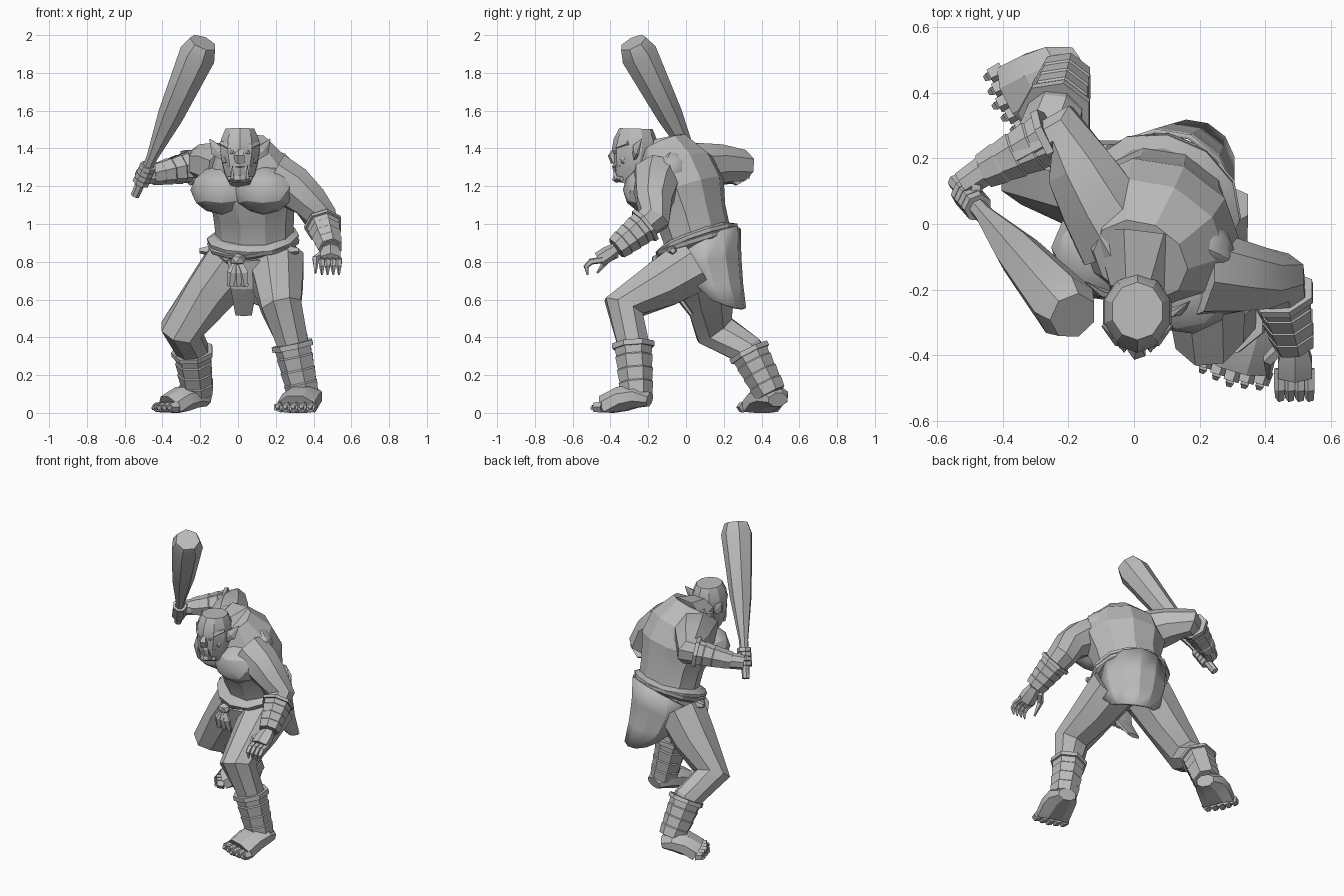
import bpy, bmesh, math
from mathutils import Vector, Matrix

old = bpy.data.objects.get("Cube")
if old:
    bpy.data.objects.remove(old, do_unlink=True)

GREY = (0.5, 0.5, 0.5, 1)
stone_grey = bpy.data.materials.new("stone_grey")
stone_grey.use_nodes = True
stone_grey.diffuse_color = GREY
shader = next(node for node in stone_grey.node_tree.nodes if node.type == "BSDF_PRINCIPLED")
shader.inputs["Base Color"].default_value = GREY

made = []
ACROSS, DEPTH, UP = Vector((1, 0, 0)), Vector((0, 1, 0)), Vector((0, 0, 1))
TORSO_LEFT = Vector((0.92, -0.4, 0))    # the torso is twisted
TORSO_FRONT = Vector((-0.4, -0.92, 0))
BOTH = (("left", 1), ("right", -1))


def finish(name, bm):
    bmesh.ops.recalc_face_normals(bm, faces=bm.faces)
    mesh = bpy.data.meshes.new(name)
    bm.to_mesh(mesh)
    bm.free()
    mesh.materials.append(stone_grey)
    part = bpy.data.objects.new(name, mesh)
    bpy.context.collection.objects.link(part)
    made.append(part)
    return part


def bend(start, middle, end, count):
    """Evenly stepped points on a quadratic curve."""
    points = []
    for i in range(count):
        t = i / (count - 1)
        points.append(start.lerp(middle, t).lerp(middle.lerp(end, t), t))
    return points


def tube(name, points, radii, ref=ACROSS, sides=8, flat=1):
    """Loft rings along points; each radius lies along ref, times flat across it."""
    bm = bmesh.new()
    steps = [(b - a).normalized() for a, b in zip(points, points[1:])]
    before, after = steps[:1] + steps, steps + steps[-1:]
    loops = []
    for point, radius, s, e in zip(points, radii, before, after):
        along = (s + e).normalized()
        u = (ref - along * ref.dot(along)).normalized()
        v = along.cross(u) * flat
        loop = []
        for k in range(sides):
            angle = math.tau * (k + 0.5) / sides
            co = point + (u * math.cos(angle) + v * math.sin(angle)) * radius
            co.z = max(co.z, 0)    # soles rest flat on the ground
            loop.append(bm.verts.new(co))
        loops.append(loop)
    for a, b in zip(loops, loops[1:]):
        for k in range(sides):
            bm.faces.new((a[k - 1], a[k], b[k], b[k - 1]))
    bm.faces.new(loops[0])
    bm.faces.new(loops[-1])
    return finish(name, bm)


def lump(name, centre, size, yaw=0, detail=1):
    bm = bmesh.new()
    matrix = Matrix.Translation(centre) @ Matrix.Rotation(yaw, 4, "Z") @ Matrix.Diagonal((*size, 1))
    bmesh.ops.create_icosphere(bm, subdivisions=detail, radius=1, matrix=matrix)
    return finish(name, bm)


def wrap(name, start, end, wide, narrow, ref, bands=4):
    """Stepped bandage with a thick rim at its start."""
    points, radii = [], []
    for i in range(bands):
        for edge, grow in ((0.05, 1.06), (0.95, 1)):
            t = (i + edge) / bands
            points.append(start.lerp(end, t))
            radii.append((wide + (narrow - wide) * t) * grow)
    tube(name, points, radii, ref, 7)
    tube(name + "_rim", [start, start.lerp(end, 0.1)], [wide * 1.15] * 2, ref, 7)


def foot(name, heel, ball):
    forward = (ball - heel).normalized()
    sideways = forward.cross(UP)
    back = heel - forward * 0.06 + UP * 0.07
    tube(name, bend(back, heel + forward * 0.04 + UP * 0.12, ball + UP * 0.03, 4),
         [0.06, 0.1, 0.11, 0.11], sideways, 8, 0.65)
    for i in range(-2, 3):
        root = ball + sideways * 0.045 * i + UP * 0.03
        tip = root + forward * (0.06 - 0.008 * abs(i))
        tube(name + "_toe", [root, tip], [0.03, 0.026], sideways, 5)
        tube(name + "_claw", [tip, tip + forward * 0.015 - UP * 0.01], [0.018, 0.01], sideways, 4)


# Torso, leaning forward and twisted
crotch, chest, nape = Vector((0.07, 0.11, 0.7)), Vector((0.12, 0.05, 1.05)), Vector((0.02, -0.11, 1.42))
tube("torso", bend(crotch, chest, nape, 7), [0.1, 0.2, 0.21, 0.22, 0.26, 0.24, 0.15],
     TORSO_LEFT, 10, 0.85)
for label, side in BOTH:
    middle = Vector((0.06, -0.06, 1.18)) + TORSO_LEFT * 0.12 * side
    lump(label + "_chest", middle + TORSO_FRONT * 0.09, (0.17, 0.14, 0.13), -0.4, 2)
    lump(label + "_shoulder_blade", middle - TORSO_FRONT * 0.05 + UP * 0.1, (0.12, 0.09, 0.11), -0.4, 2)

# Head
head = Vector((0.01, -0.265, 1.36))
tube("neck", [Vector((0.03, -0.05, 1.33)), head + DEPTH * 0.06], [0.16, 0.09])
tube("head", bend(head - DEPTH * 0.04 - UP * 0.15, head, head + UP * 0.145, 6),
     [0.055, 0.085, 0.1, 0.11, 0.105, 0.08], ACROSS, 10, 1.1)

# Face, with the nose, lips and brows on the middle line
face = head - DEPTH * 0.105
tube("nose", bend(face + UP * 0.04, face - DEPTH * 0.03, face - UP * 0.03, 3), [0.015, 0.03, 0.03], sides=5)
for name, height in (("upper_lip", -0.05), ("lower_lip", -0.12)):
    lip = face + UP * height
    corner = ACROSS * 0.06
    tube(name, bend(lip - corner + DEPTH * 0.03, lip - DEPTH * 0.03, lip + corner + DEPTH * 0.03, 3),
         [0.014, 0.022, 0.014], UP, 5)
for label, side in BOTH:
    out = ACROSS * side
    tube(label + "_brow", bend(face + UP * 0.03, face + out * 0.06 + UP * 0.05,
                               head + out * 0.1 - DEPTH * 0.04 + UP * 0.07, 3), [0.016, 0.022, 0.012], UP, 5)
    lump(label + "_eye", face + out * 0.04 + UP * 0.02, (0.02, 0.015, 0.013))
    lump(label + "_cheek", face + out * 0.06 + DEPTH * 0.05 - UP * 0.02, [0.035] * 3)
    fang = face + out * 0.04 - UP * 0.12
    tube(label + "_tusk", [fang, fang - DEPTH * 0.02 + UP * 0.07], [0.014, 0.002], sides=4)
    for i in range(2):
        tooth = face + out * (0.012 + 0.014 * i) - UP * 0.05
        tube(label + "_tooth", [tooth, tooth - UP * 0.03], [0.009, 0.004], sides=4)
    ear = head + out * 0.08 + DEPTH * (0.02 - 0.03 * side)
    tube(label + "_ear", bend(ear, ear + out * 0.05 + UP * 0.02, ear + out * 0.08 + DEPTH * 0.04 + UP * 0.09, 3),
         [0.03, 0.038, 0.003], UP, 6, 0.4)

# Raised right arm
shoulder, elbow = Vector((-0.04, -0.04, 1.28)), Vector((-0.22, 0.28, 1.31))
wrist, fist = Vector((-0.46, 0.16, 1.26)), Vector((-0.52, 0.12, 1.25))
tube("right_arm", bend(shoulder, Vector((-0.15, 0.12, 1.34)), elbow, 4) + [wrist, fist],
     [0.15, 0.13, 0.11, 0.09, 0.05, 0.045], UP)
wrap("right_bracer", elbow.lerp(wrist, 0.12), wrist, 0.085, 0.055, UP)

# Club and the fist around it
butt, tip = Vector((-0.545, 0.13, 1.15)), Vector((-0.185, -0.28, 1.96))
tube("club", [butt.lerp(tip, t) for t in (0, 0.25, 0.53, 0.93, 1)], [0.024, 0.03, 0.07, 0.1, 0.076], sides=7)
for i in range(4):
    start = 0.08 + 0.03 * i
    tube("right_finger", [butt.lerp(tip, start), butt.lerp(tip, start + 0.027)], [0.045] * 2, sides=7)
thumb = fist + ACROSS * 0.04 + UP * 0.03
tube("right_thumb", bend(thumb, thumb - DEPTH * 0.08, thumb - DEPTH * 0.09 - ACROSS * 0.03, 3),
     [0.022, 0.02, 0.012], UP, 5)

# Lowered left arm with an open hand
shoulder, elbow = Vector((0.19, -0.15, 1.24)), Vector((0.44, -0.17, 1.03))
wrist, knuckles = Vector((0.49, -0.37, 0.87)), Vector((0.49, -0.46, 0.81))
tube("left_arm", bend(shoulder, Vector((0.37, -0.17, 1.18)), elbow, 4) + [wrist],
     [0.14, 0.12, 0.1, 0.09, 0.05])
wrap("left_bracer", elbow.lerp(wrist, 0.2), wrist, 0.09, 0.065, ACROSS)
tube("left_palm", bend(wrist, wrist.lerp(knuckles, 0.5), knuckles, 3), [0.045, 0.06, 0.06], ACROSS, 6, 0.7)
for i in range(4):
    root = knuckles + ACROSS * (0.03 * i - 0.045) + DEPTH * 0.02
    tube("left_finger", bend(root, root - DEPTH * 0.12, root - DEPTH * 0.08 - UP * 0.08, 4),
         [0.018, 0.018, 0.015, 0.005], sides=5)
thumb = wrist - ACROSS * 0.04 - UP * 0.03
tube("left_thumb", bend(thumb, thumb - ACROSS * 0.06 - DEPTH * 0.04, thumb - ACROSS * 0.04 - DEPTH * 0.1 - UP * 0.1, 3),
     [0.022, 0.02, 0.006], DEPTH, 5)

# Legs, leg wraps and feet: hip, knee, calf, ankle, heel, ball of the foot
LEGS = {
    "left": ((0.2, 0.05, 0.79), (0.23, -0.33, 0.56), (0.29, -0.28, 0.37),
             (0.35, -0.26, 0.09), (0.36, -0.25, 0), (0.31, -0.42, 0)),
    "right": ((-0.03, 0.1, 0.79), (-0.3, 0.15, 0.44), (-0.24, 0.33, 0.33),
              (-0.21, 0.45, 0.1), (-0.22, 0.46, 0), (-0.36, 0.39, 0)),
}
for label, joints in LEGS.items():
    hip, knee, calf, ankle, heel, ball = map(Vector, joints)
    tube(label + "_leg", [hip, hip.lerp(knee, 0.45), knee, calf, ankle], [0.16, 0.14, 0.115, 0.09, 0.07])
    wrap(label + "_leg_wrap", calf, ankle, 0.1, 0.085, ACROSS)
    foot(label + "_foot", heel, ball)

# Two crossed belts, higher at the back
waist = Vector((0.08, 0.06, 0.91))
for name, tilt in (("belt", 0.4), ("crossed_belt", 0.3)):
    normal = (UP + TORSO_FRONT * tilt + TORSO_LEFT * (0.4 - tilt)).normalized() * 0.03
    tube(name, bend(waist - normal, waist, waist + normal, 4), [0.21, 0.245, 0.25, 0.21], TORSO_LEFT, 12, 0.92)

# Rear loincloth: an open sheet tapering downward
bm = bmesh.new()
rows = []
hem = Vector((0.17, 0.18, 0.55))
for i, centre in enumerate(bend(waist + UP * 0.08, waist - UP * 0.16, hem, 4)):
    t = i / 3
    row = []
    for k in range(-3, 4):
        angle = math.radians(28 * k)
        spread = TORSO_LEFT * math.sin(angle) - TORSO_FRONT * math.cos(angle)
        droop = UP * (0.15 - 0.2 * t) * (1 - math.cos(angle))
        row.append(bm.verts.new(centre + spread * 0.23 * (1 - 0.4 * t * t) - droop))
    rows.append(row)
for a, b in zip(rows, rows[1:]):
    for k in range(len(a) - 1):
        bm.faces.new((a[k], a[k + 1], b[k + 1], b[k]))
cloth = finish("rear_loincloth", bm)
cloth.modifiers.new("thickness", "SOLIDIFY").thickness = 0.015

# Front knot, hanging strips, front cloth and hip knots
knot = Vector((0, -0.15, 0.81))
lump("front_knot", knot, (0.045, 0.035, 0.035))
for i in range(-1, 2):
    end = knot + ACROSS * 0.04 * i - UP * 0.14
    tube("hanging_strip", bend(knot, end - DEPTH * 0.03 + UP * 0.07, end, 3), [0.018, 0.03, 0.018], sides=5, flat=0.5)
top = knot + ACROSS * 0.03 + DEPTH * 0.04
tube("front_loincloth", bend(top, top - UP * 0.15, top + DEPTH * 0.14 - UP * 0.29, 3), [0.1, 0.08, 0.05],
     sides=6, flat=0.25)
for label, side in BOTH:
    root = waist + TORSO_LEFT * 0.21 * side + TORSO_FRONT * 0.05 - UP * 0.05
    tube(label + "_hip_knot", [root, root + ACROSS * 0.07 * side], [0.035, 0.015], UP, 5)

# Soft shading across shallow angles only
bpy.ops.object.select_all(action="DESELECT")
for part in made:
    part.select_set(True)
bpy.context.view_layer.objects.active = made[0]
bpy.ops.object.shade_smooth_by_angle(angle=math.radians(22))
